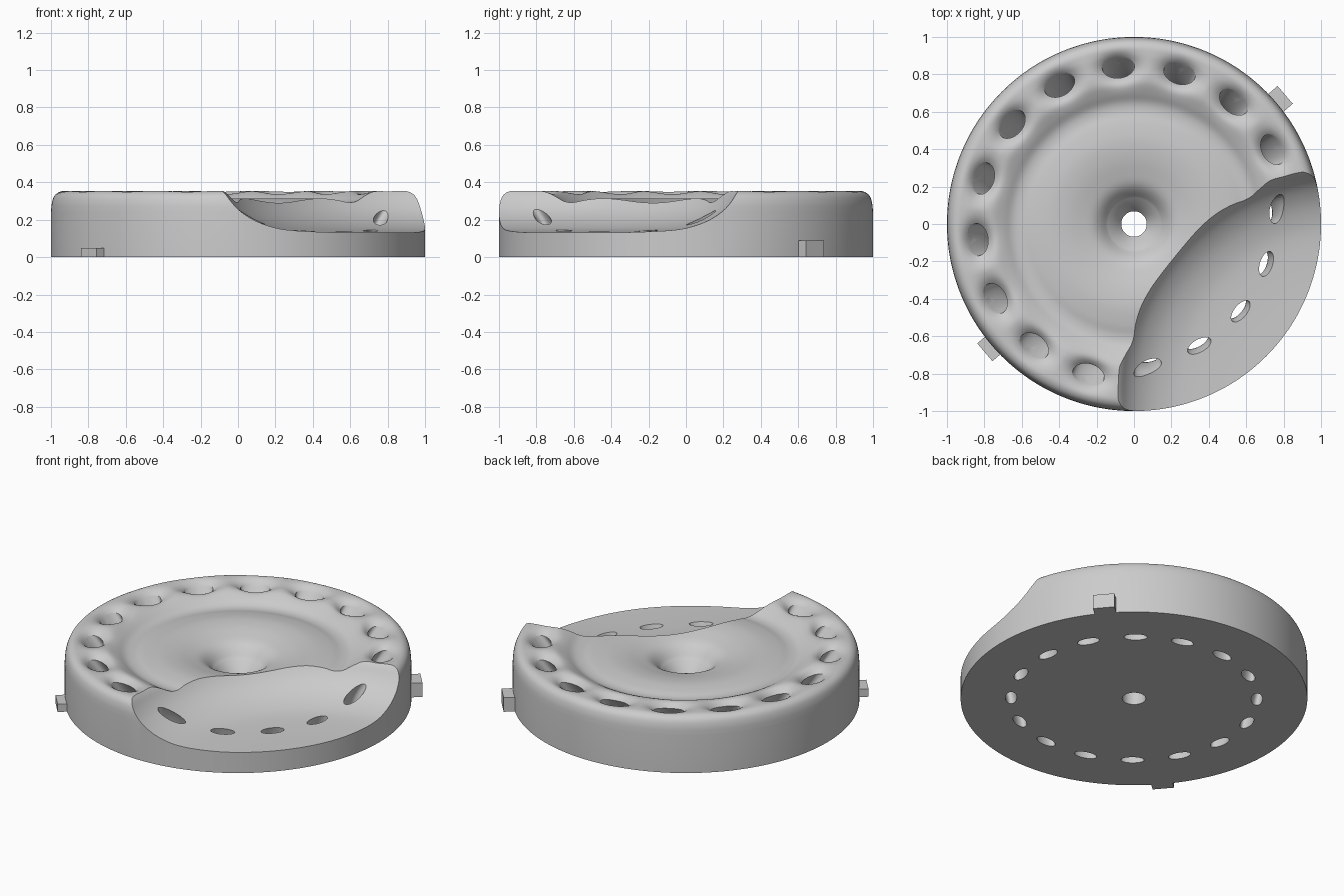
import bpy, bmesh, math
from mathutils import Vector, Matrix

if "Cube" in bpy.data.objects:
    bpy.data.objects.remove(bpy.data.objects["Cube"])

SEG = 320                      # sides of the disc
HOLES = 16
OFFSET = math.radians(5.7)     # angle of the first hole

grey = bpy.data.materials.new("grey")
grey.diffuse_color = (0.6, 0.6, 0.6, 1)
grey.use_nodes = True
grey.node_tree.nodes["Principled BSDF"].inputs["Base Color"].default_value = grey.diffuse_color


def make_object(name, bm):
    bmesh.ops.recalc_face_normals(bm, faces=bm.faces)
    mesh = bpy.data.meshes.new(name)
    bm.to_mesh(mesh)
    bm.free()
    mesh.materials.append(grey)
    ob = bpy.data.objects.new(name, mesh)
    bpy.context.collection.objects.link(ob)
    return ob


def bridge(bm, a, b):
    n = len(a)
    for i in range(n):
        bm.faces.new((a[i], a[(i + 1) % n], b[(i + 1) % n], b[i]))


def smooth_curve(pts, steps):
    """Catmull-Rom curve through the points."""
    p = [Vector(q) for q in pts]
    p = [p[0] * 2 - p[1]] + p + [p[-1] * 2 - p[-2]]
    out = []
    for i in range(1, len(p) - 2):
        a, b, c, d = p[i - 1:i + 3]
        for s in range(steps):
            t = s / steps
            out.append(0.5 * (2 * b + (c - a) * t + (2 * a - 5 * b + 4 * c - d) * t * t
                              + (3 * b - a - 3 * c + d) * t ** 3))
    return out + [p[-2]]


def dimple(r, ang):
    """Depth of the funnel-shaped dimples around the rim."""
    step = math.tau / HOLES
    da = (ang - OFFSET + step / 2) % step - step / 2
    return 0.095 * math.exp(-((r - 0.835) / 0.06) ** 2 - (0.83 * da / 0.085) ** 2)


# disc body: revolved profile with dimples pressed into the top
top = smooth_curve([(.14, .2), (.18, .245), (.22, .272), (.28, .29), (.36, .307),
                    (.45, .314), (.54, .305), (.6, .293), (.65, .298), (.7, .325),
                    (.75, .348), (.79, .355), (.83, .355), (.87, .355), (.91, .355),
                    (.95, .351), (.98, .33), (.995, .29), (1, .24)], 4)
profile = [Vector(q) for q in [(.068, 0), (.068, .11), (.125, .19)]] + top + [Vector((1, 0))]
bm = bmesh.new()
rings = []
for r, z in profile:
    ring = []
    for i in range(SEG):
        a = math.tau * i / SEG
        d = dimple(r, a) if .6 < r < .99 else 0
        ring.append(bm.verts.new((r * math.cos(a), r * math.sin(a), z - d)))
    rings.append(ring)
for k in range(len(rings)):
    bridge(bm, rings[k - 1], rings[k])
body = make_object("disc_body", bm)

# scoop cutter: shallow bowl off to one side
bm = bmesh.new()
ca = math.radians(321)
cx, cy = 1.42 * math.cos(ca), 1.42 * math.sin(ca)
bowl = smooth_curve([(.45, .131), (.58, .132), (.7, .136), (.82, .143), (.91, .157), (1.01, .191),
                     (1.09, .24), (1.14, .29), (1.172, .335), (1.2, .365), (1.25, .42)], 3)
rings = [[bm.verts.new((cx + r * math.cos(math.tau * i / 256),
                        cy + r * math.sin(math.tau * i / 256), z)) for i in range(256)]
         for r, z in bowl]
for a, b in zip(rings, rings[1:]):
    bridge(bm, a, b)
bm.faces.new(rings[0])
bm.faces.new(rings[-1])
scoop = make_object("scoop_cutter", bm)

# hole cutters: slanted oval funnels that lean outwards towards the top
sections = smooth_curve([(.705, -.05, .033), (.712, .03, .033), (.735, .13, .034),
                         (.765, .2, .04), (.815, .28, .048), (.87, .36, .055),
                         (.93, .45, .06)], 2)
bm = bmesh.new()
for h in range(HOLES):
    rot = Matrix.Rotation(OFFSET + math.tau * h / HOLES, 3, 'Z')
    rings = []
    for r, z, w in sections:
        rings.append([bm.verts.new(rot @ Vector((r + w * math.cos(math.tau * i / 28),
                                                 (w + .035) * math.sin(math.tau * i / 28), z)))
                      for i in range(28)])
    for a, b in zip(rings, rings[1:]):
        bridge(bm, a, b)
    bm.faces.new(rings[0])
    bm.faces.new(rings[-1])
holes = make_object("hole_cutters", bm)

# cut the body
bpy.context.view_layer.objects.active = body
body.select_set(True)
for cutter in (scoop, holes):
    mod = body.modifiers.new("cut", 'BOOLEAN')
    mod.operation = 'DIFFERENCE'
    mod.solver = 'EXACT'
    mod.object = cutter
    bpy.ops.object.modifier_apply(modifier=mod.name)
for cutter in (scoop, holes):
    bpy.data.objects.remove(cutter)
bpy.ops.object.shade_smooth_by_angle(angle=math.radians(35))

# two small locating tabs on the side wall
for name, deg, reach, height in (("tall_tab", 40.5, 1.063, .09), ("short_tab", 220.7, 1.052, .05)):
    bm = bmesh.new()
    bmesh.ops.create_cube(bm, size=1)
    inner = .97
    m = (Matrix.Rotation(math.radians(deg), 4, 'Z')
         @ Matrix.Translation(((inner + reach) / 2, 0, height / 2))
         @ Matrix.Diagonal((reach - inner, .125, height, 1)))
    bmesh.ops.transform(bm, matrix=m, verts=bm.verts)
    make_object(name, bm)
